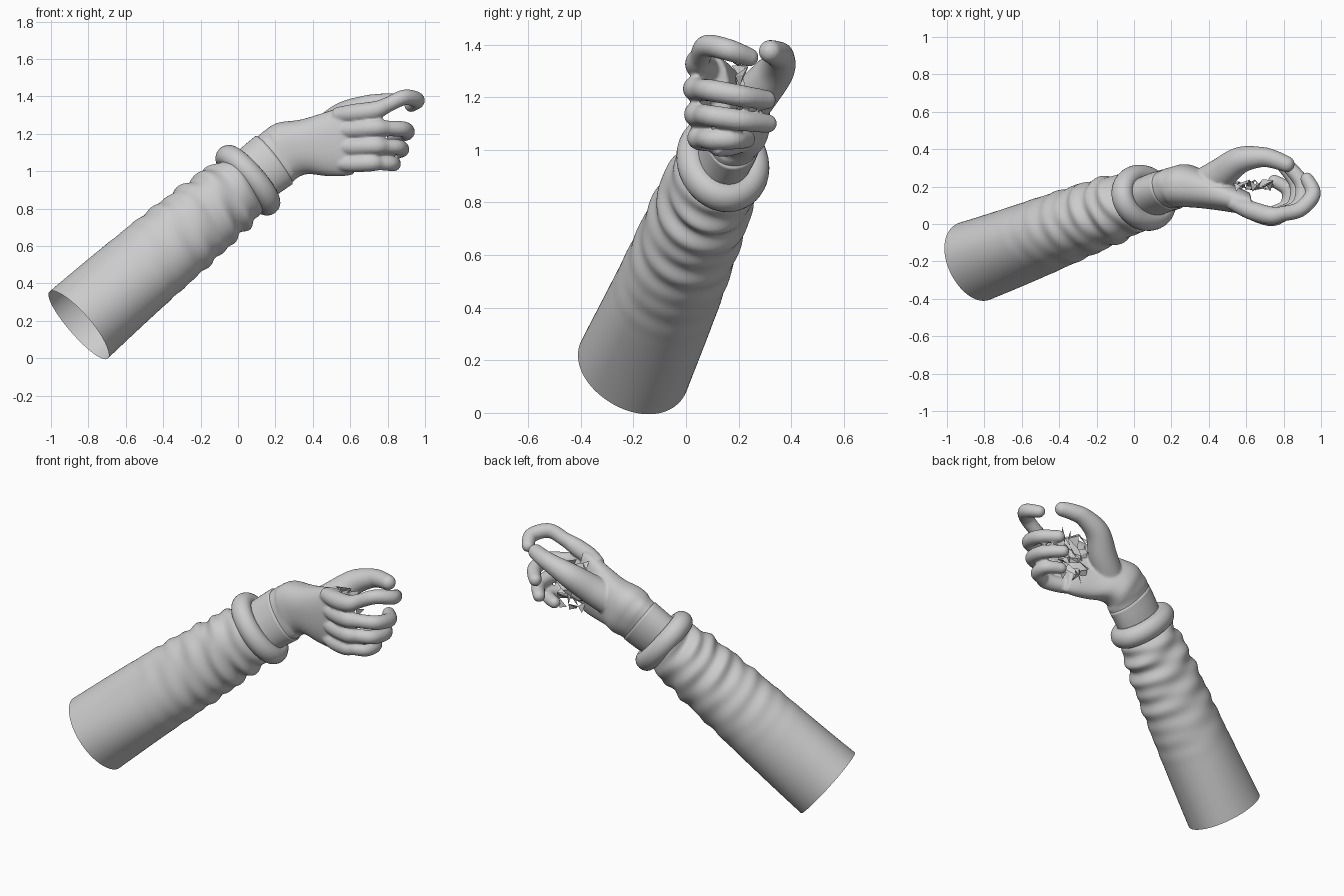
import bpy, bmesh, math, random
from mathutils import Vector as V

if "Cube" in bpy.data.objects:
    bpy.data.objects.remove(bpy.data.objects["Cube"])

random.seed(4)
TAU = 2 * math.pi


def spline(pts, n):
    """Catmull-Rom resampling of tuples of any length."""
    out = []
    for i in range(len(pts) - 1):
        a, b, c, d = (pts[max(0, min(len(pts) - 1, i + k))] for k in (-1, 0, 1, 2))
        for s in range(n):
            t = s / n
            out.append(tuple(0.5 * (2 * q + (r - p) * t + (2 * p - 5 * q + 4 * r - w) * t * t
                                    + (3 * q - p - 3 * r + w) * t ** 3)
                             for p, q, r, w in zip(a, b, c, d)))
    out.append(tuple(pts[-1]))
    return out


def loft(bm, rings, caps=True, cyclic=False):
    rows = [[bm.verts.new(p) for p in ring] for ring in rings]
    pairs = list(zip(rows, rows[1:])) + ([(rows[-1], rows[0])] if cyclic else [])
    for r0, r1 in pairs:
        for i in range(len(r0)):
            j = (i + 1) % len(r0)
            bm.faces.new((r0[i], r0[j], r1[j], r1[i]))
    if caps and not cyclic:
        bm.faces.new(rows[0][::-1])
        bm.faces.new(rows[-1])


def finish(name, bm, smooth=True):
    bmesh.ops.recalc_face_normals(bm, faces=bm.faces)
    for f in bm.faces:
        f.smooth = smooth
    me = bpy.data.meshes.new(name)
    bm.to_mesh(me)
    bm.free()
    ob = bpy.data.objects.new(name, me)
    bpy.context.collection.objects.link(ob)
    return ob


# Forearm axis and its two cross directions
START, END = V((-0.85, -0.195, 0.18)), V((0.06, 0.14, 0.965))
AX = (END - START).normalized()
U = V((-0.655, 0, 0.755)).normalized()
W = AX.cross(U) * -1

# Sleeve: open tapered tube with folds gathering toward the cuff
bm = bmesh.new()
prof = [(0, .237, .22), (.4, .226, .205), (.75, .215, .19), (1.0, .2, .178),
        (1.12, .188, .165), (1.2, .175, .145)]
rings = []
for s, ru, rv in spline(prof, 24):
    amt = max(0, min(1, (s - 0.35) / 0.7)) ** 1.3
    ring = []
    for i in range(96):
        a = TAU * i / 96
        f1 = math.sin(s * 62 + 2.2 * math.sin(a + 0.6) + 0.8 * math.sin(2 * a))
        f2 = math.sin(s * 38 - 3 * math.cos(a) + 1.5)
        k = amt * (0.009 * f1 * (0.6 + 0.4 * math.sin(a * 2 + 1)) + 0.007 * f2)
        k += 0.004 * math.sin(3 * a + s * 4)
        ring.append(START + AX * s + U * (ru + k) * math.cos(a) + W * (rv + k) * math.sin(a))
    rings.append(ring)
loft(bm, rings, caps=False)
finish("sleeve", bm)

# Cuff: fat rolled ring
bm = bmesh.new()
rings = []
for k in range(24):
    b = TAU * k / 24
    c = V((0.053, 0.14, 0.952)) + AX * 0.06 * math.sin(b)
    q = 0.055 * math.cos(b)
    rings.append([c + U * (0.172 + q) * math.cos(TAU * i / 72) + W * (0.126 + q) * math.sin(TAU * i / 72)
                  for i in range(72)])
loft(bm, rings, cyclic=True)
finish("cuff", bm)


# Rings given by top point, bottom point (x, z), y centre and y half width
def section(tx, tz, bx, bz, yc, hy, n=48, power=0.85, grow=0.0):
    mid = V(((tx + bx) / 2, yc, (tz + bz) / 2))
    half = V(((tx - bx) / 2, 0, (tz - bz) / 2))
    half += half.normalized() * grow
    side = V((-0.25, 1, 0)).normalized() if tx < 0.15 else V((0, 1, 0))
    sp = lambda x: math.copysign(abs(x) ** power, x)
    return [mid + half * sp(math.cos(TAU * i / n)) + side * (hy + grow) * sp(math.sin(TAU * i / n))
            for i in range(n)]


# Wrist band
bm = bmesh.new()
band = [(-.02, 1.08, .16, .85, .14, .105), (.04, 1.135, .22, .89, .165, .105), (.1, 1.185, .285, .935, .185, .105)]
rings = [section(*p, power=1, grow=0.006) for p in spline(band, 4)]
rings.append(section(*band[-1], power=1, grow=-0.01))
loft(bm, rings)
ob = finish("wrist_band", bm)

# Gloved hand: palm, fingers and thumb fused into one skin
bm = bmesh.new()
palm = [(.04, 1.13, .22, .895, .165, .10), (.1, 1.18, .285, .94, .185, .103), (.2, 1.255, .33, .972, .205, .115),
        (.33, 1.275, .38, .985, .19, .105), (.45, 1.31, .47, .975, .155, .083),
        (.56, 1.345, .57, .975, .125, .068), (.625, 1.35, .62, .985, .115, .05)]
loft(bm, [section(*p) for p in spline(palm, 5)])


def digit(pts):
    """Tube along (x, y, z, radius) points with a round tip."""
    pts = spline(pts, 8)
    pos = [V(p[:3]) for p in pts]
    rings = []

    def ring(c, t, r):
        side = t.cross(V((0, 0, 1))).normalized()
        up = side.cross(t)
        rings.append([c + side * r * math.cos(TAU * i / 24) + up * r * math.sin(TAU * i / 24) for i in range(24)])

    for i, p in enumerate(pos):
        t = (pos[min(i + 1, len(pos) - 1)] - pos[max(i - 1, 0)]).normalized()
        ring(p, t, pts[i][3])
    r = pts[-1][3]
    for k in range(1, 6):
        b = k * math.pi / 2 / 5.3
        ring(pos[-1] + t * r * math.sin(b), t, r * math.cos(b))
    loft(bm, rings)


digits = {
    "index": [(.52, .12, 1.30, .04), (.62, .075, 1.31, .05), (.73, .045, 1.325, .049), (.80, .055, 1.355, .041),
              (.89, .08, 1.395, .042), (.957, .16, 1.38, .042), (.925, .24, 1.352, .036)],
    "middle": [(.52, .12, 1.22, .04), (.62, .075, 1.222, .049), (.73, .038, 1.232, .05), (.80, .055, 1.23, .041),
               (.885, .10, 1.225, .042), (.90, .21, 1.205, .041), (.83, .305, 1.19, .037)],
    "ring": [(.52, .12, 1.13, .04), (.62, .075, 1.13, .048), (.73, .04, 1.135, .048), (.79, .06, 1.132, .04),
             (.86, .10, 1.128, .041), (.87, .21, 1.112, .04), (.80, .31, 1.10, .036)],
    "pinky": [(.52, .12, 1.04, .035), (.61, .08, 1.04, .045), (.71, .05, 1.045, .046), (.76, .065, 1.043, .038),
              (.82, .10, 1.04, .04), (.825, .18, 1.04, .039), (.75, .23, 1.04, .034)],
    "thumb": [(.34, .19, 1.12, .09), (.46, .265, 1.21, .085), (.565, .34, 1.30, .072), (.68, .358, 1.35, .055),
              (.75, .345, 1.365, .049), (.815, .32, 1.374, .044)],
}
for d in digits.values():
    digit(d)
hand = finish("gloved_hand", bm)
m = hand.modifiers.new("fuse", "REMESH")
m.mode = "VOXEL"
m.voxel_size = 0.008
m.use_smooth_shade = True
m = hand.modifiers.new("soften", "SMOOTH")
m.factor, m.iterations = 0.5, 4

# Torn, crumpled palm lining inside the grip
bm = bmesh.new()
NX, NZ = 5, 8
g = [[bm.verts.new((.53 + .20 * i / NX + random.uniform(-.02, .02),
                    .20 + random.uniform(-.03, .04),
                    1.02 + .31 * j / NZ + random.uniform(-.015, .015)))
      for j in range(NZ + 1)] for i in range(NX + 1)]
for i in range(NX):
    for j in range(NZ):
        a, b, c, d = g[i][j], g[i + 1][j], g[i + 1][j + 1], g[i][j + 1]
        for tri in ((a, b, c), (a, c, d)):
            if random.random() < 0.75 - 0.08 * i:
                bm.faces.new(tri)
loose = [v for v in bm.verts if not v.link_faces]
bmesh.ops.delete(bm, geom=loose, context="VERTS")
finish("torn_palm_lining", bm, smooth=False)
